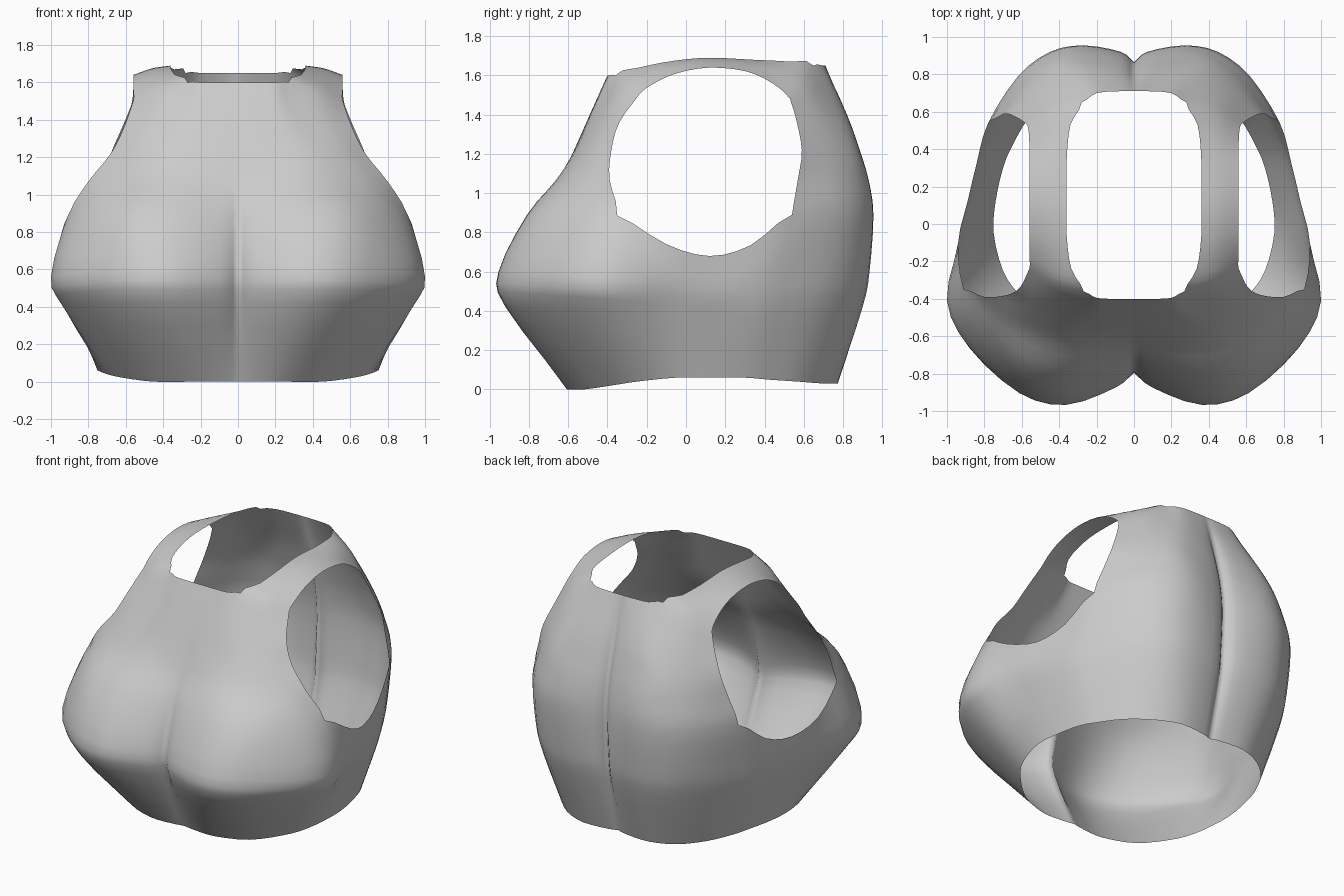
import bpy, bmesh
from mathutils import Vector

if "Cube" in bpy.data.objects:
    bpy.data.objects.remove(bpy.data.objects["Cube"])

N = 3  # subdivisions per control segment

# Each row: z at centre, z at armhole edge, then x,y from centre line to edge
FRONT = [
    (0.00, 0.04, 0, -.585, .10, -.60, .25, -.60, .45, -.52, .61, -.38, .70, -.25),
    (0.42, 0.40, 0, -.765, .10, -.84, .36, -.92, .60, -.85, .83, -.62, .935, -.38),
    (0.60, 0.56, 0, -.79, .10, -.865, .36, -.955, .61, -.895, .88, -.66, 1.0, -.41),
    (0.89, 0.885, 0, -.71, .10, -.75, .36, -.81, .60, -.76, .80, -.57, .91, -.35),
    (1.07, 1.07, 0, -.63, .10, -.64, .32, -.66, .50, -.62, .68, -.51, .80, -.39),
    (1.22, 1.22, 0, -.565, .10, -.57, .28, -.565, .42, -.54, .57, -.47, .68, -.38),
    (1.40, 1.36, 0, -.49, .10, -.49, .23, -.485, .32, -.46, .48, -.41, .61, -.34),
    (1.60, 1.50, 0, -.40, .10, -.40, .20, -.395, .27, -.36, .43, -.32, .56, -.24),
]
BACK = [
    (0.03, 0.05, 0, .74, .07, .76, .25, .77, .42, .70, .56, .57, .65, .42),
    (0.42, 0.40, 0, .83, .07, .88, .27, .90, .45, .85, .62, .69, .75, .47),
    (0.60, 0.58, 0, .85, .07, .91, .27, .935, .46, .89, .63, .74, .77, .50),
    (0.89, 0.89, 0, .865, .07, .92, .27, .955, .45, .92, .62, .79, .78, .54),
    (1.07, 1.07, 0, .85, .07, .90, .26, .93, .42, .90, .58, .78, .73, .57),
    (1.22, 1.22, 0, .82, .07, .865, .25, .885, .40, .86, .54, .75, .68, .59),
    (1.40, 1.38, 0, .775, .07, .81, .22, .82, .34, .79, .49, .69, .61, .56),
    (1.65, 1.48, 0, .71, .07, .71, .20, .70, .28, .65, .44, .61, .57, .53),
]
# Side panel under the armhole, front to back
SIDE = [
    [(.75, -.05, .06), (.74, .12, .06), (.70, .30, .06)],
    [(.88, -.10, .37), (.84, .12, .35), (.80, .33, .37)],
    [(.935, -.10, .54), (.885, .12, .50), (.835, .33, .53)],
    [(.94, -.10, .74), (.89, .12, .68), (.84, .33, .735)],
]
# Shoulder strap: neck edge and armhole edge
STRAP = [
    ((.335, -.24, 1.64), (.56, -.17, 1.555)),
    ((.36, -.06, 1.675), (.56, -.05, 1.61)),
    ((.36, .12, 1.69), (.56, .12, 1.64)),
    ((.36, .34, 1.68), (.56, .31, 1.62)),
    ((.34, .53, 1.67), (.56, .44, 1.56)),
]


def spline(pts):
    """Smooth curve through the points, N steps per segment."""
    p = [2 * pts[0] - pts[1]] + list(pts) + [2 * pts[-1] - pts[-2]]
    out = []
    for i in range(1, len(p) - 2):
        a, b, c, d = p[i - 1:i + 3]
        for k in range(N):
            t = k / N
            out.append(0.5 * (2 * b + (c - a) * t + (2 * a - 5 * b + 4 * c - d) * t * t
                              + (3 * b - a - 3 * c + d) * t ** 3))
    return out + [pts[-1].copy()]


def unpack(row):
    z0, z1, xy = row[0], row[1], row[2:]
    zs = [z0] * 4 + [(z0 + z1) / 2, z1]
    return [Vector((xy[2 * i], xy[2 * i + 1], zs[i])) for i in range(6)]


def lengthwise(rows):
    """Smooth a control grid along its columns."""
    return [list(r) for r in zip(*[spline(c) for c in zip(*rows)])]


bm = bmesh.new()


def skin(rows):
    grid = [[bm.verts.new(p) for p in r] for r in rows]
    for a, b in zip(grid, grid[1:]):
        for i in range(len(a) - 1):
            bm.faces.new((a[i], a[i + 1], b[i + 1], b[i]))


front_ctrl = [unpack(r) for r in FRONT]
back_ctrl = [unpack(r) for r in BACK]
front = lengthwise(front_ctrl)
back = lengthwise(back_ctrl)
side = lengthwise([[Vector(p) for p in r] for r in SIDE])

# Lower band, all the way round one half
cut = 3 * N
lower = [spline(front[i] + side[i] + back[i][::-1]) for i in range(cut + 1)]
skin(lower)

# Front and back panels above the armhole bottom
w = 5 * N + 1
front_up = [lower[cut][:w]] + [spline(r) for r in front[cut + 1:]]
back_up = [lower[cut][-w:]] + [spline(r[::-1]) for r in back[cut + 1:]]
skin(front_up)
skin(back_up)

# Strap joining the two panels
mid = []
for a, b in STRAP:
    a, b = Vector(a), Vector(b)
    mid.append([a, (a + b) / 2 + Vector((0, 0, .01)), b])
ctrl = ([front_ctrl[-2][3:], front_ctrl[-1][3:]] + mid
        + [back_ctrl[-1][3:], back_ctrl[-2][3:]])
strap = [spline(r) for r in lengthwise(ctrl)[N:-N]]
strap[0] = front_up[-1][3 * N:]
strap[-1] = back_up[-1][:2 * N + 1][::-1]
skin(strap)

bmesh.ops.remove_doubles(bm, verts=bm.verts, dist=0.0005)
bmesh.ops.recalc_face_normals(bm, faces=bm.faces)
bm.faces.ensure_lookup_table()
nearest = min(bm.faces, key=lambda f: f.calc_center_median().y)
if nearest.normal.y > 0:
    bmesh.ops.reverse_faces(bm, faces=bm.faces)

mesh = bpy.data.meshes.new("crop_top")
bm.to_mesh(mesh)
bm.free()
top = bpy.data.objects.new("crop_top", mesh)
bpy.context.collection.objects.link(top)
mirror = top.modifiers.new("mirror", 'MIRROR')
mirror.use_clip = True
mirror.merge_threshold = 0.002
for p in mesh.polygons:
    p.use_smooth = True
